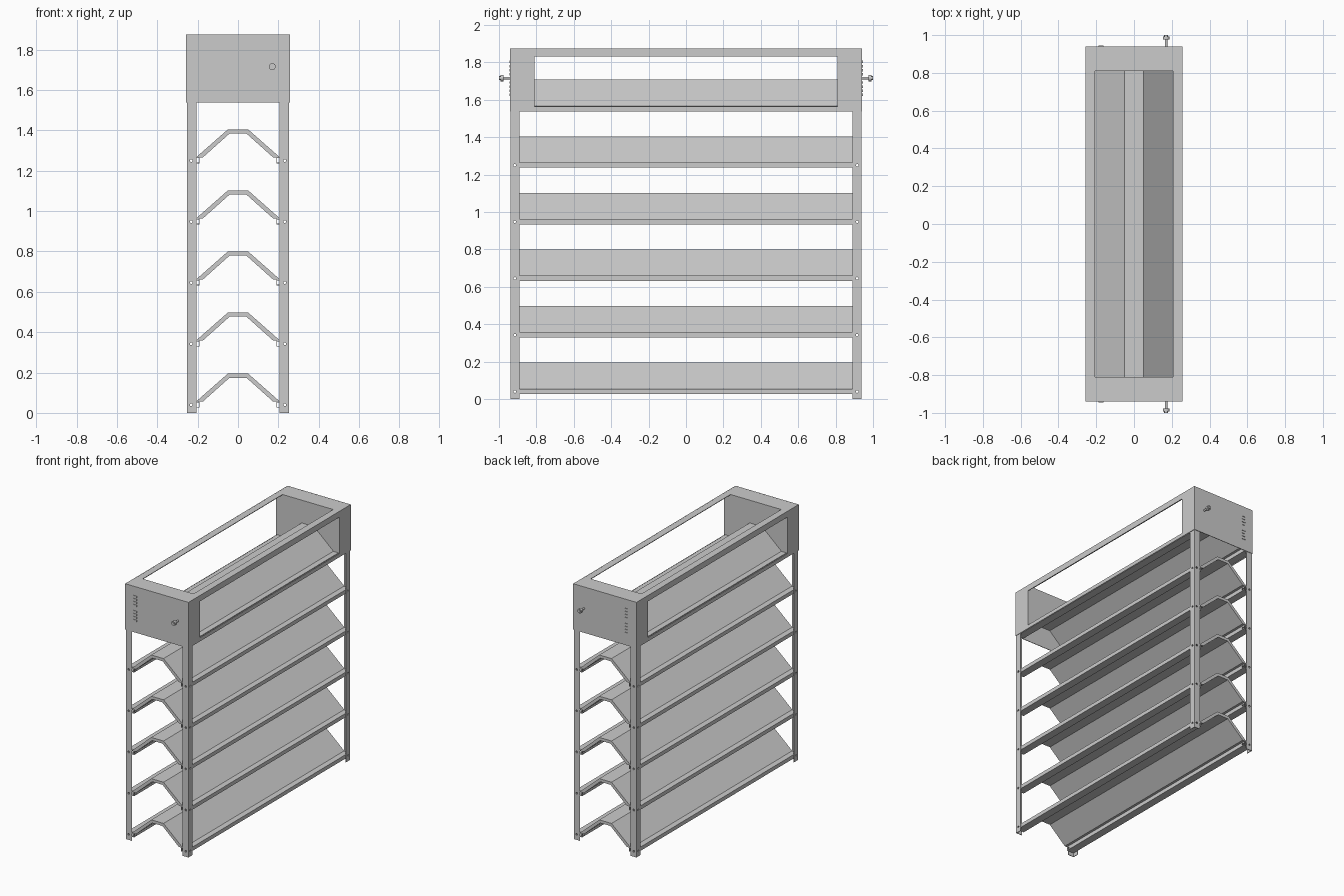
import bpy, bmesh, math
from mathutils import Vector

if "Cube" in bpy.data.objects:
    bpy.data.objects.remove(bpy.data.objects["Cube"])

PITCH = 0.3025
T = 0.004          # sheet thickness


def place(axis, u, v, w):
    """Map profile coords (u, v) and extrusion coord w to xyz."""
    return Vector({'x': (w, u, v), 'y': (u, w, v), 'z': (u, v, w)}[axis])


def prism(name, axis, outer, a, b, inner=None):
    """Extrude a closed profile, optionally with a matching hole, along an axis."""
    bm = bmesh.new()
    loop = lambda pts, w: [bm.verts.new(place(axis, u, v, w)) for u, v in pts]
    o0, o1 = loop(outer, a), loop(outer, b)
    n = len(outer)

    def band(p, q):
        for i in range(n):
            j = (i + 1) % n
            bm.faces.new((p[i], p[j], q[j], q[i]))
    band(o0, o1)
    if inner:
        i0, i1 = loop(inner, a), loop(inner, b)
        band(i0, i1)
        band(o0, i0)
        band(o1, i1)
    else:
        bm.faces.new(o0)
        bm.faces.new(o1)
    bmesh.ops.recalc_face_normals(bm, faces=bm.faces[:])
    me = bpy.data.meshes.new(name)
    bm.to_mesh(me)
    bm.free()
    ob = bpy.data.objects.new(name, me)
    bpy.context.collection.objects.link(ob)
    return ob


def rect(u0, u1, v0, v1):
    return [(u0, v0), (u1, v0), (u1, v1), (u0, v1)]


def circle(u, v, r, n=16):
    return [(u + r * math.cos(2 * math.pi * i / n),
             v + r * math.sin(2 * math.pi * i / n)) for i in range(n)]


def join(obs, name):
    bpy.ops.object.select_all(action='DESELECT')
    for o in obs:
        o.select_set(True)
    bpy.context.view_layer.objects.active = obs[0]
    bpy.ops.object.join()
    obs[0].name = name
    return obs[0]


def cut(ob, cutter):
    m = ob.modifiers.new("holes", 'BOOLEAN')
    m.operation, m.solver, m.object = 'DIFFERENCE', 'EXACT', cutter
    bpy.context.view_layer.objects.active = ob
    bpy.ops.object.modifier_apply(modifier=m.name)


# Bolt hole cutters through the posts and rails
levels = [0.04 + PITCH * k for k in range(5)]
cut_y = join([prism("c", 'y', circle(s * 0.232, z, 0.007, 10), -1.1, 1.1)
              for s in (-1, 1) for z in levels], "end_hole_cutter")
cut_x = join([prism("c", 'x', circle(s * 0.915, z, 0.007, 10), -0.4, 0.4)
              for s in (-1, 1) for z in levels], "side_hole_cutter")
cut_x.hide_render = cut_y.hide_render = True

# Corner posts: L-shaped angle sections
X, Y, W = 0.253, 0.937, 0.047
for sx, nx in ((-1, "left"), (1, "right")):
    for sy, ny in ((-1, "front"), (1, "back")):
        pts = [(X, Y), (X - W, Y), (X - W, Y - T), (X - T, Y - T), (X - T, Y - W), (X, Y - W)]
        post = prism(f"{ny}_{nx}_post", 'z', [(sx * u, sy * v) for u, v in pts], 0, 1.87)
        cut(post, cut_y)
        cut(post, cut_x)

# Hollow rails along both sides, one pair per shelf
for k in range(6):
    z0 = 0.027 + PITCH * k
    for s, nm in ((-1, "left"), (1, "right")):
        u0, u1 = sorted((s * 0.191, s * 0.2485))
        r = prism(f"{nm}_rail_{k + 1}", 'y', rect(u0, u1, z0, z0 + 0.028), -0.932, 0.932,
                  rect(u0 + 0.003, u1 - 0.003, z0 + 0.003, z0 + 0.025))
        if k < 5:
            cut(r, cut_x)

for c in (cut_x, cut_y):
    bpy.data.objects.remove(c, do_unlink=True)

# Bent shelves: flat ridge with two sloping wings
half = [(0.05, 0.195), (0.208, 0.056), (0.174, 0.056), (0.042, 0.174)]
arch = half + [(-u, v) for u, v in reversed(half)]
for k in range(6):
    prism(f"shelf_{k + 1}", 'y', [(u, v + PITCH * k) for u, v in arch], -0.935, 0.935)

# Top housing
ZB, ZT, ZS = 1.538, 1.875, PITCH * 5
for s, nm in ((-1, "front"), (1, "back")):
    # Solid end plate
    prism(f"{nm}_end_plate", 'y', rect(-0.257, 0.257, ZB, ZT), s * 0.937, s * 0.941)
    # Inner wall closing the end compartment, resting on the top shelf
    prism(f"{nm}_inner_wall", 'y',
          [(-0.253, ZT - T), (-0.253, 0.054 + ZS), (-0.208, 0.054 + ZS), (-0.05, 0.193 + ZS),
           (0.05, 0.193 + ZS), (0.208, 0.054 + ZS), (0.253, 0.054 + ZS), (0.253, ZT - T)],
          s * 0.81, s * 0.814)
    # Two groups of small louvres
    join([prism("louvre", 'y', rect(-0.189, -0.161, z0 + 0.022 * i, z0 + 0.022 * i + 0.013),
                s * 0.940, s * 0.945)
          for z0 in (1.62, 1.73) for i in range(4)], f"{nm}_louvres")
    # Knob: shaft and head
    knob = join([prism("shaft", 'y', circle(0.17, 1.716, 0.007), s * 0.93, s * 0.98),
                 prism("head", 'y', circle(0.17, 1.716, 0.017), s * 0.976, s * 0.993),
                 prism("tip", 'y', circle(0.17, 1.716, 0.010), s * 0.992, s * 1.0)],
                f"{nm}_knob")
    bpy.ops.object.shade_smooth_by_angle(angle=math.radians(35))

# Side window frames
for s, nm in ((-1, "left"), (1, "right")):
    prism(f"{nm}_window_frame", 'x', rect(-0.938, 0.938, ZB, ZT), s * 0.253, s * 0.257,
          rect(-0.81, 0.81, 1.565, 1.832))

# Top rim around the opening
prism("top_rim", 'z', rect(-0.256, 0.256, -0.940, 0.940), ZT - T, ZT - 0.0005,
      rect(-0.206, 0.206, -0.81, 0.81))
